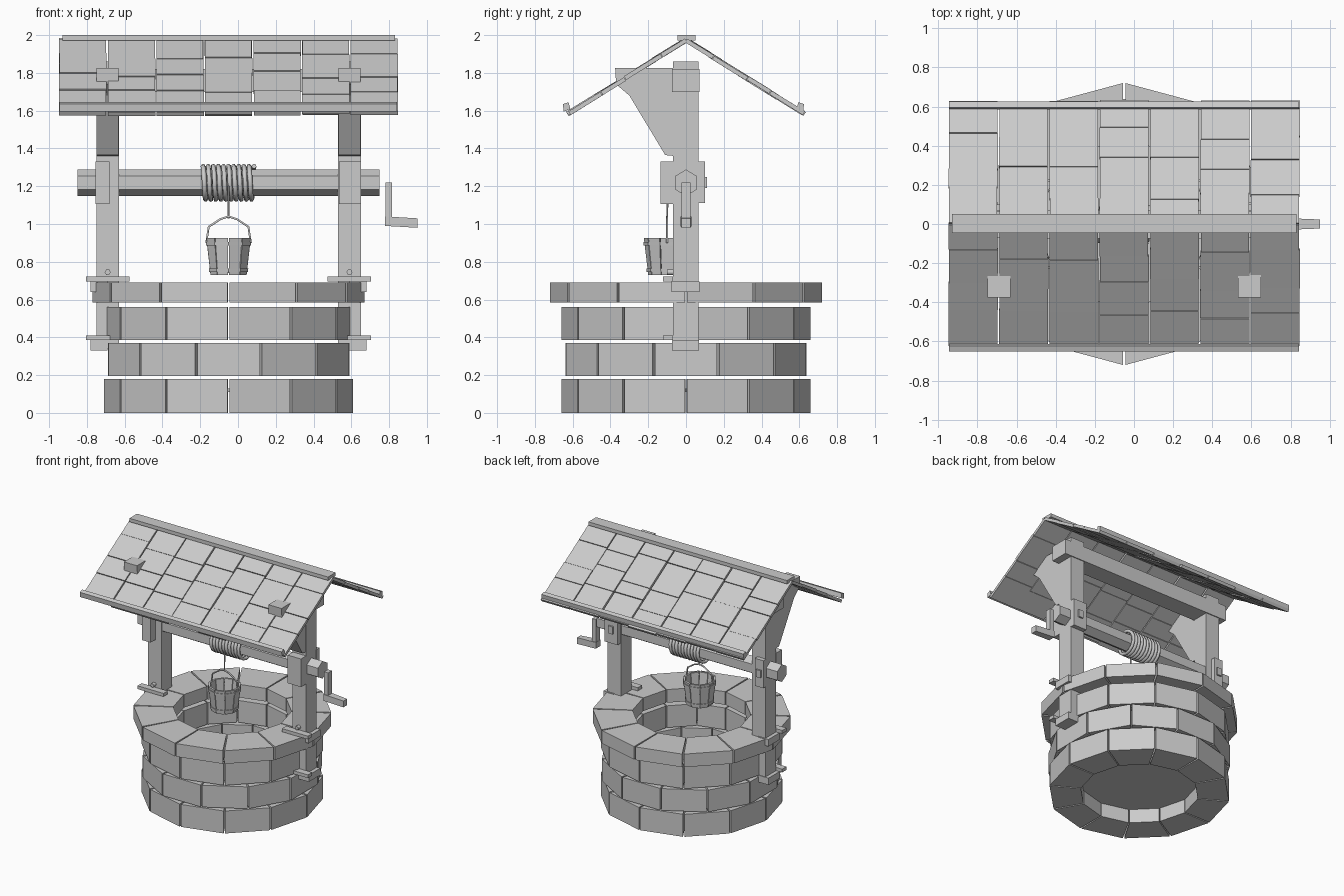
import bpy, bmesh, math, random
from math import sin, cos, pi, radians
from mathutils import Vector

random.seed(4)
if "Cube" in bpy.data.objects:
    bpy.data.objects.remove(bpy.data.objects["Cube"])

CX = -0.05  # centre line of the well
grey = bpy.data.materials.new("plain_grey")
grey.use_nodes = True
COLOUR = (0.6, 0.6, 0.6, 1)
grey.diffuse_color = COLOUR
grey.node_tree.nodes["Principled BSDF"].inputs["Base Color"].default_value = COLOUR


def finish(name, bm):
    bmesh.ops.recalc_face_normals(bm, faces=bm.faces)
    mesh = bpy.data.meshes.new(name)
    bm.to_mesh(mesh)
    bm.free()
    mesh.materials.append(grey)
    obj = bpy.data.objects.new(name, mesh)
    bpy.context.collection.objects.link(obj)
    return obj


def loft(bm, a, b):
    """Closed solid between two matching loops of points."""
    a = [bm.verts.new(p) for p in a]
    b = [bm.verts.new(p) for p in b]
    n = len(a)
    bm.faces.new(a)
    bm.faces.new(b)
    for i in range(n):
        j = (i + 1) % n
        bm.faces.new((a[i], a[j], b[j], b[i]))


def prism(bm, profile, x0, x1):
    """Extrude a (y, z) profile along x."""
    loft(bm, [(x0, y, z) for y, z in profile], [(x1, y, z) for y, z in profile])


def box(bm, x, y, z):
    prism(bm, [(y[0], z[0]), (y[1], z[0]), (y[1], z[1]), (y[0], z[1])], *x)


def solid_box(name, x, y, z):
    bm = bmesh.new()
    box(bm, x, y, z)
    return finish(name, bm)


def wedge(bm, centre, a0, a1, low, high):
    """Curved-wall block; low and high are (z, inner radius, outer radius)."""
    def ring(level):
        z, ri, ro = level
        return [(centre[0] + r * sin(a), centre[1] - r * cos(a), z)
                for r, a in ((ri, a0), (ro, a0), (ro, a1), (ri, a1))]
    loft(bm, ring(low), ring(high))


def tube(name, points, radius, resolution=1):
    curve = bpy.data.curves.new(name, "CURVE")
    curve.dimensions = "3D"
    curve.bevel_depth = radius
    curve.bevel_resolution = resolution
    curve.use_fill_caps = True
    spline = curve.splines.new("POLY")
    spline.points.add(len(points) - 1)
    for p, co in zip(spline.points, points):
        p.co = (*co, 1)
    curve.materials.append(grey)
    obj = bpy.data.objects.new(name, curve)
    bpy.context.collection.objects.link(obj)
    bpy.ops.object.select_all(action="DESELECT")
    obj.select_set(True)
    bpy.context.view_layer.objects.active = obj
    bpy.ops.object.convert(target="MESH")
    return obj


# Stone wall: four courses of twelve bricks, alternately staggered
courses = [(0, 0.18, 0.66, 0), (0.195, 0.37, 0.66, 15),
           (0.385, 0.56, 0.66, 0), (0.585, 0.69, 0.72, 0)]
for n, (z0, z1, ro, turn) in enumerate(courses, 1):
    bm = bmesh.new()
    for k in range(12):
        a = radians(turn + 30 * k)
        gap = radians(0.5)
        wedge(bm, (CX, 0), a + gap, a + radians(30) - gap, (z0, 0.43, ro), (z1, 0.43, ro))
    finish(f"stone_course_{n}", bm)

# Well floor
bm = bmesh.new()
disc = [(CX + 0.45 * sin(k * pi / 6), -0.45 * cos(k * pi / 6)) for k in range(12)]
loft(bm, [(x, y, 0.11) for x, y in disc], [(x, y, 0.13) for x, y in disc])
finish("well_floor", bm)

# Posts with braces, axle bearings, feet and clamps
for side, s in (("right", -1), ("left", 1)):
    px = CX + s * 0.64
    wide = (px - 0.06, px + 0.06)
    solid_box(side + "_post", wide, (-0.07, 0.065), (0.34, 1.86))
    bm = bmesh.new()
    prism(bm, [(-0.06, 1.825), (-0.375, 1.825), (-0.37, 1.74), (-0.3, 1.68),
               (-0.11, 1.365), (-0.06, 1.36)], px - 0.058, px + 0.058)
    finish(side + "_brace", bm)
    bearing = (-0.755, -0.68) if s < 0 else (0.535, 0.652)
    solid_box(side + "_front_bearing", bearing, (-0.135, -0.06), (1.105, 1.33))
    solid_box(side + "_back_bearing", bearing, (0.06, 0.1), (1.11, 1.33))
    bx = sum(bearing) / 2
    solid_box(side + "_bearing_peg", (bx - 0.02, bx + 0.02), (0.09, 0.112), (1.19, 1.25))
    outer = sorted((px, px + s * 0.09))
    solid_box(side + "_foot_block", outer, (-0.075, 0.07), (0.33, 0.385))
    solid_box(side + "_collar_block", outer, (-0.078, 0.072), (0.64, 0.695))
    for level, z in (("upper", 0.695), ("lower", 0.385)):
        solid_box(f"{side}_{level}_clamp", (px - 0.115, px + 0.115), (-0.122, -0.068), (z, z + 0.026))
    tube(side + "_clamp_nail", [(px, -0.06, 0.745), (px, -0.1, 0.745)], 0.016)

# Cross beam under the roof
solid_box("cross_beam", (CX - 0.76, CX + 0.76), (-0.075, 0.072), (1.7, 1.82))

# Six-sided axle and crank handle
bm = bmesh.new()
prism(bm, [(0.068 * sin(k * pi / 3), 1.218 + 0.07 * cos(k * pi / 3)) for k in range(6)], -0.85, 0.75)
finish("axle", bm)
bm = bmesh.new()
box(bm, (0.78, 0.815), (-0.024, 0.024), (1.0, 1.22))
loft(bm, [(0.778, y, z) for y, z in ((-0.03, 0.99), (0.03, 0.99), (0.03, 1.04), (-0.03, 1.04))],
     [(0.95, y, z) for y, z in ((-0.023, 0.98), (0.023, 0.98), (0.023, 1.03), (-0.023, 1.03))])
finish("crank_handle", bm)

# Rope wound on the axle, and the hanging end
turns, steps = 10, 14
coil = []
for i in range(turns * steps + 1):
    a = 2 * pi * i / steps
    coil.append((-0.185 + 0.27 * i / (turns * steps), -0.088 * sin(a), 1.218 + 0.088 * cos(a)))
tube("rope_coil", coil, 0.013)
BY = -0.1
tube("hanging_rope", [(CX, -0.095, 1.2), (CX, BY, 1.03)], 0.005)

# Bucket: ten staves, base, two hoops and a bail
bm = bmesh.new()
for k in range(10):
    a = 2 * pi * k / 10
    wedge(bm, (CX, BY), a + 0.02, a + 2 * pi / 10 - 0.02,
          (0.73, 0.083, 0.1), (0.925, 0.106, 0.123))
finish("bucket_staves", bm)
bm = bmesh.new()
for k in range(10):
    a = 2 * pi * k / 10
    for z, r in ((0.745, 0.098), (0.885, 0.114)):
        wedge(bm, (CX, BY), a, a + 2 * pi / 10, (z, r, r + 0.01), (z + 0.02, r, r + 0.012))
finish("bucket_hoops", bm)
bm = bmesh.new()
base = [(CX + 0.09 * sin(k * pi / 5), BY - 0.09 * cos(k * pi / 5)) for k in range(10)]
loft(bm, [(x, y, 0.74) for x, y in base], [(x, y, 0.755) for x, y in base])
finish("bucket_base", bm)
bail = [(-0.118, 0.9), (-0.105, 0.985), (-0.045, 1.025), (0, 1.04),
        (0.045, 1.025), (0.105, 0.985), (0.118, 0.9)]
tube("bucket_bail", [(CX + x, BY, z) for x, z in bail], 0.006)

# Roof: seven columns of shingles on each slope
for side, s in (("front", -1), ("back", 1)):
    down = Vector((0, s * 0.63, -0.395)).normalized()
    out = Vector((0, s * 0.395, 0.63)).normalized()
    top = Vector((0, 0, 1.972))
    bm = bmesh.new()
    for c in range(7):
        x0 = -0.95 + c * 1.8 / 7
        x1 = x0 + 1.8 / 7
        cuts = [0, 0.18, 0.36, 0.54, 0.735 + random.uniform(-0.006, 0.008)]
        cuts[1:4] = [v + random.uniform(-0.04, 0.04) for v in cuts[1:4]]
        for v0, v1 in zip(cuts, cuts[1:]):
            lift = random.uniform(-0.003, 0.004)
            pts = [top + down * v + out * (h + lift)
                   for v, h in ((v0, -0.01), (v1 - 0.003, -0.009), (v1 - 0.003, 0.014), (v0, 0.012))]
            prism(bm, [(p.y, p.z) for p in pts],
                  x0 + random.uniform(0.002, 0.006), x1 - random.uniform(0.002, 0.006))
    finish(side + "_shingles", bm)

# Eave battens and ridge cap
for side, s, y in (("front", -1, 0.612), ("back", 1, 0.585)):
    bm = bmesh.new()
    prism(bm, [(s * y, 1.61), (s * (y + 0.01), 1.645), (s * (y + 0.04), 1.635), (s * (y + 0.035), 1.595)],
          -0.945, 0.843)
    finish(side + "_eave_batten", bm)
solid_box("ridge_cap", (-0.93, 0.83), (-0.046, 0.05), (1.972, 2.0))
